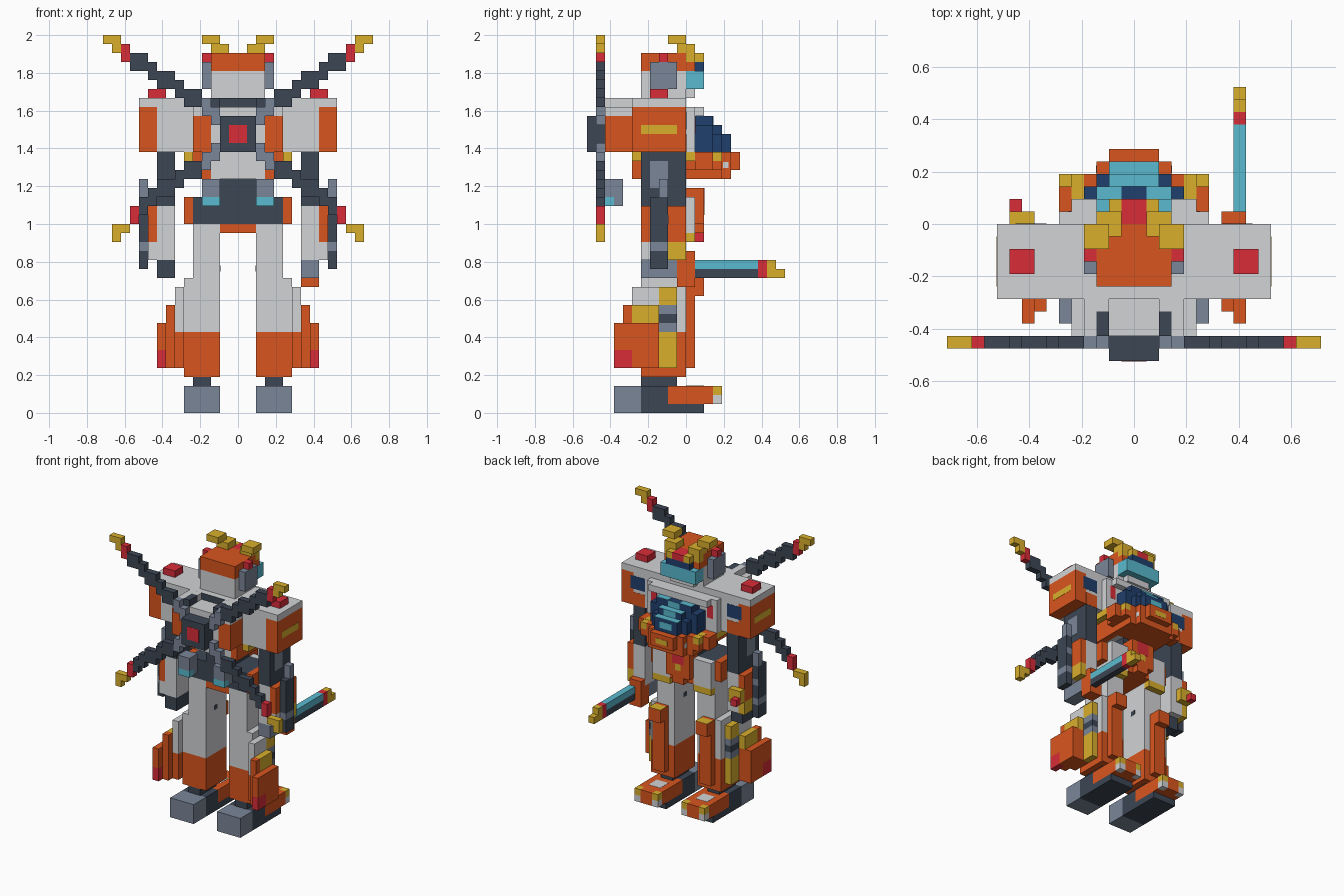
import bpy
import bmesh

UNIT = 1 / 21  # edge length of one cube in the block grid

default_cube = bpy.data.objects.get("Cube")
if default_cube:
    bpy.data.objects.remove(default_cube)


def make_material(name, hex_code):
    channels = [c / 255 for c in bytes.fromhex(hex_code)]
    colour = [((c + 0.055) / 1.055) ** 2.4 for c in channels] + [1]
    material = bpy.data.materials.new(name)
    material.use_nodes = True
    material.diffuse_color = colour
    material.node_tree.nodes["Principled BSDF"].inputs["Base Color"].default_value = colour
    return material


white = make_material("light grey armour", "D2D3D6")
slate = make_material("slate grey", "7A8699")
dark = make_material("dark grey frame", "3C4654")
orange = make_material("burnt orange", "D9551E")
yellow = make_material("mustard yellow", "D9AF2C")
red = make_material("signal red", "D82C38")
cyan = make_material("cyan glow", "5ABACF")
blue = make_material("navy blue", "203F6C")


def block(name, material, x, y, z):
    """Box given by its (low, high) range on each axis, in grid cells."""
    bm = bmesh.new()
    bmesh.ops.create_cube(bm, size=1)
    for vert in bm.verts:
        vert.co = [(low if c < 0 else high) * UNIT for c, (low, high) in zip(vert.co, (x, y, z))]
    mesh = bpy.data.meshes.new(name)
    bm.to_mesh(mesh)
    bm.free()
    mesh.materials.append(material)
    part = bpy.data.objects.new(name, mesh)
    bpy.context.scene.collection.objects.link(part)


def pair(name, material, x, y, z):
    block("left_" + name, material, x, y, z)
    block("right_" + name, material, (-x[1], -x[0]), y, z)


def centre(name, material, half_width, y, z):
    block(name, material, (-half_width, half_width), y, z)


def plate(position):
    """Thin range just proud of a face at the given grid position."""
    return (position - 0.03, position + 0.03)


# Feet
pair("heel", slate, (2, 6), (-8, -5), (0, 3))
pair("sole", dark, (2, 6), (-5, 2), (0, 1))
pair("instep", dark, (2, 6), (-5, -2), (1, 3))
pair("foot_shell", orange, (2, 6), (-2, 3), (1, 3))
pair("toe_centre", orange, (3, 5), (3, 4), (1, 3))
for side, x in (("outer", (5, 6)), ("inner", (2, 3))):
    pair(side + "_toe_cap", yellow, x, (3, 4), (2, 3))
    pair(side + "_toe_tip", white, x, (3, 4), (1, 2))
pair("foot_top_patch", white, (3, 5), (0, 2), plate(3))
pair("ankle", dark, (3, 5), (-5, -1), (3, 4))

# Legs
pair("shin", orange, (2, 6), (-5, 0), (4, 9))
pair("knee_section", white, (2, 6), (-5, 0), (9, 15))
pair("thigh", white, (2, 5), (-5, 0), (15, 21))
pair("shin_plate", orange, (3, 5), (0, 1), (5, 13))
pair("kneecap", orange, (3, 5), (0, 2), (13, 15))
pair("kneecap_badge", yellow, (3, 5), (0.5, 2), plate(15))
pair("thigh_bolt", dark, plate(2), (-3, -2.2), (15.7, 16.4))

# Layered armour on the outer calves
pair("calf_inner_armour", orange, (6, 7), (-6, -3), (5, 9))
pair("calf_upper_armour", white, (6, 7), (-6, -3), (9, 14))
pair("calf_middle_armour", orange, (7, 8), (-7, -3), (5, 10))
pair("calf_middle_rear", orange, (7, 8), (-7, -6), (10, 12))
pair("calf_middle_top", yellow, (7, 8), (-6, -3), (10, 12))
pair("calf_outer_armour", orange, (8, 9), (-8, -3), (7, 10))
pair("calf_outer_base", orange, (8, 9), (-6, -3), (5, 7))
pair("calf_light", red, (8, 9), (-8, -6), (5, 7))
pair("calf_panel_low", yellow, (6, 7), (-3, -1), (5, 9))
pair("calf_panel_high", yellow, (6, 7), (-3, -1), (12, 14))
for level, tone in enumerate((slate, dark, slate)):
    pair("calf_vent", tone, (6, 7), (-3, -1), (9 + level, 10 + level))

# Hips and skirts
centre("pelvis", dark, 5, (-5, 0), (21, 24))
centre("crotch", orange, 2, (-5, 1), (20, 21))
centre("front_skirt", orange, 2, (0, 2), (21, 25))
centre("front_skirt_tip", orange, 1, (1, 2), (20, 21))
centre("front_skirt_badge", red, 1, plate(2), (23, 25))
centre("front_skirt_mark", yellow, 0.5, plate(2), (22, 23))
pair("hip_guard", orange, (5, 6), (-5, 0), (21, 24))
pair("skirt_panel", white, (2, 5), (0, 1), (20, 24))
pair("skirt_trim", yellow, (2, 5), (0, 1), (19, 20))
centre("lower_spine", dark, 2, (-5, 0), (24, 26))
pair("thruster", slate, (2, 4), (-9, -7), (24, 26))
pair("thruster_base", slate, (2, 4), (-8, -7), (23, 24))
pair("thruster_glow", cyan, (2, 4), (-9, -8), (23, 24))

# Torso
centre("waist", white, 3, (-6, 0), (26, 29))
centre("chest", white, 5, (-6, 0), (29, 34))
centre("chest_front", white, 6, (0, 1), (29, 34))
centre("chest_collar", white, 5, (1, 2), (33, 34))
centre("collar", white, 5, (-6, 0), (34, 35))
centre("collar_rear", dark, 3, plate(-6), (34, 35))
pair("collar_rail", dark, (2, 3), (-9, -7), (34, 35))
pair("collar_rail_root", white, (2, 3), (-7, -6), (34, 35))
pair("collar_rail_guard", white, (3, 4), (-9, -6), (34, 35))
pair("rib_side", orange, (3, 4), (-6, 0), (26, 29))
pair("rib_flare", yellow, (5, 6), (-6, 1), (28, 29))
pair("chest_light", red, (4.3, 5.3), plate(1), (31, 33))

# Belly armour narrows toward its tip
for half, y, z in ((6, (1, 3), (27, 29)), (5, (0, 4), (27, 28)), (4, (0, 4), (26, 29)),
                   (3, (4, 5), (26, 29)), (2, (5, 6), (27, 29))):
    centre("belly_armour", orange, half, y, z)
pair("belly_trim", yellow, (4, 5), (3, 4), (28, 29))
pair("belly_top_trim", yellow, (4, 5), (2, 3), plate(29))
centre("belly_badge", yellow, 1, plate(6), (27.5, 28.3))
pair("belly_bolt", white, plate(3), (4.1, 4.7), (27.2, 27.9))

# Stepped cockpit with glowing treads
for half, y, top in ((4, (1, 3), 32), (3, (1, 3), 33), (3, (3, 4), 31),
                     (2, (3, 4), 32), (2, (4, 5), 31)):
    centre("cockpit_step", blue, half, y, (29, top))
pair("cockpit_upper_tread", cyan, (1, 3), (2, 3), plate(33))
centre("cockpit_middle_tread", cyan, 2, (3, 4), plate(32))
centre("cockpit_lower_tread", cyan, 2, (4, 5), plate(31))
for y in (3, 4):
    centre("cockpit_riser_glow", cyan, 1, plate(y), (35 - y, 36 - y))
centre("cockpit_nose_glow", cyan, 1, plate(5), (29.5, 30.5))

# Backpack
centre("backpack", white, 3, (-9, -6), (29, 34))
pair("backpack_side", orange, (3, 5), (-9, -6), (29, 33))
pair("backpack_lid", white, (3, 5), (-9, -6), (33, 34))
centre("backpack_core", dark, 2, (-11, -9), (29, 33))
centre("backpack_light", red, 1, plate(-11), (30, 32))

# Crossed stepped wings
for x in range(2, 12):
    tone = slate if x < 4 else dark
    rise = round(33 + (x - 3) * 0.68)
    pair("upper_wing_step", tone, (x, x + 1), (-10, -9), (rise, rise + 2))
    if x < 11:
        drop = round(27 - (x - 3) * 0.66)
        pair("lower_wing_step", tone, (x, x + 1), (-10, -9), (drop, drop + 2))
pair("upper_wing_band", red, (12, 13), (-10, -9), (39, 41))
pair("upper_wing_bend", yellow, (13, 14), (-10, -9), (40, 41))
pair("upper_wing_tip", yellow, (13, 15), (-10, -9), (41, 42))
pair("lower_wing_band", red, (11, 12), (-10, -9), (21, 23))
pair("lower_wing_bend", yellow, (12, 14), (-10, -9), (20, 21))
pair("lower_wing_tip", yellow, (13, 14), (-10, -9), (19, 20))

# Shoulders
pair("shoulder", white, (5, 9), (-6, 0), (29, 35))
pair("shoulder_cap", white, (9, 11), (-6, 0), (34, 35))
pair("shoulder_shell", orange, (9, 11), (-6, 0), (29, 34))
pair("shoulder_face", orange, (7, 9), plate(0), (29, 31))
pair("shoulder_window", blue, (7, 9.5), plate(0), (31.5, 33.5))
pair("shoulder_stripe", yellow, plate(11), (-5, -1), (31, 32))
pair("shoulder_lamp", red, (8, 10), (-4, -2), (35, 36))

# Arms
pair("upper_arm", dark, (7, 9), (-5, 0), (23, 29))
pair("elbow_plate", slate, plate(9), (-4, -2), (25, 28))
pair("forearm", white, (7, 9), (-5, 0), (17, 23))
pair("forearm_shell", orange, (9, 10), (-5, 0), (19, 23))
pair("forearm_cuff", white, (9, 10), (-5, -2), (17, 19))
pair("forearm_trim", yellow, (9, 10), (-2, 0), (17, 19))
pair("arm_rail_low", dark, (10, 11), (-4, -2), (16, 18))
pair("arm_rail_band", slate, (10, 11), (-4, -2), (18, 19))
pair("arm_rail_high", dark, (10, 11), (-4, -2), (19, 24))
pair("arm_rail_front_band", slate, (10, 11), plate(-2), (21, 22))
pair("arm_rail_tip", slate, (10, 11), (-3, -2), (24, 26))
block("left_hand", slate, (7, 9), (-5, -1), (15, 17))
block("right_hand", dark, (-9, -7), (-5, -1), (15, 17))
block("right_wrist_mount", yellow, (-10, -8), (0, 1), (19, 21))
block("right_wrist_lamp", red, (-10, -9), (1, 2), (19, 20))

# Sword held forward in one hand
block("sword_guard", orange, (7, 9), (-1, 1), (14, 17))
block("sword_guard_top", orange, (7, 9), (0, 1), (17, 18))
block("sword_edge", cyan, (8, 9), (1, 8), (16, 17))
block("sword_spine", dark, (8, 9), (1, 8), (15, 16))
block("sword_band", red, (8, 9), (8, 9), (15, 17))
block("sword_point", yellow, (8, 9), (9, 10), (15, 17))
block("sword_tip", yellow, (8, 9), (10, 11), (15, 16))

# Head
centre("head", white, 3, (-5, 0), (35, 38))
centre("helmet", orange, 3, (-5, 0), (38, 40))
centre("chin", white, 2, (0, 1), (35, 36))
centre("visor", cyan, 3, (0, 2), (36, 38))
centre("helmet_peak", orange, 3, (0, 1), (38, 39))
centre("brow", blue, 2, (1, 2), (38, 39))
centre("crest_jewel", red, 1, (0, 2), (39, 40))
pair("ear", slate, (3, 4), (-4, -1), (36, 39))
pair("ear_light", red, (3, 4), (-3, -2), (39, 40))
pair("crest_base", yellow, (1, 2), (0, 2), (39, 40))
pair("crest_side", yellow, (2, 3), (0, 1), (39, 40))
pair("crest_horn", yellow, (1, 3), (-1, 1), (40, 41))
pair("crest_horn_tip", yellow, (2, 4), (-2, 0), (41, 42))
